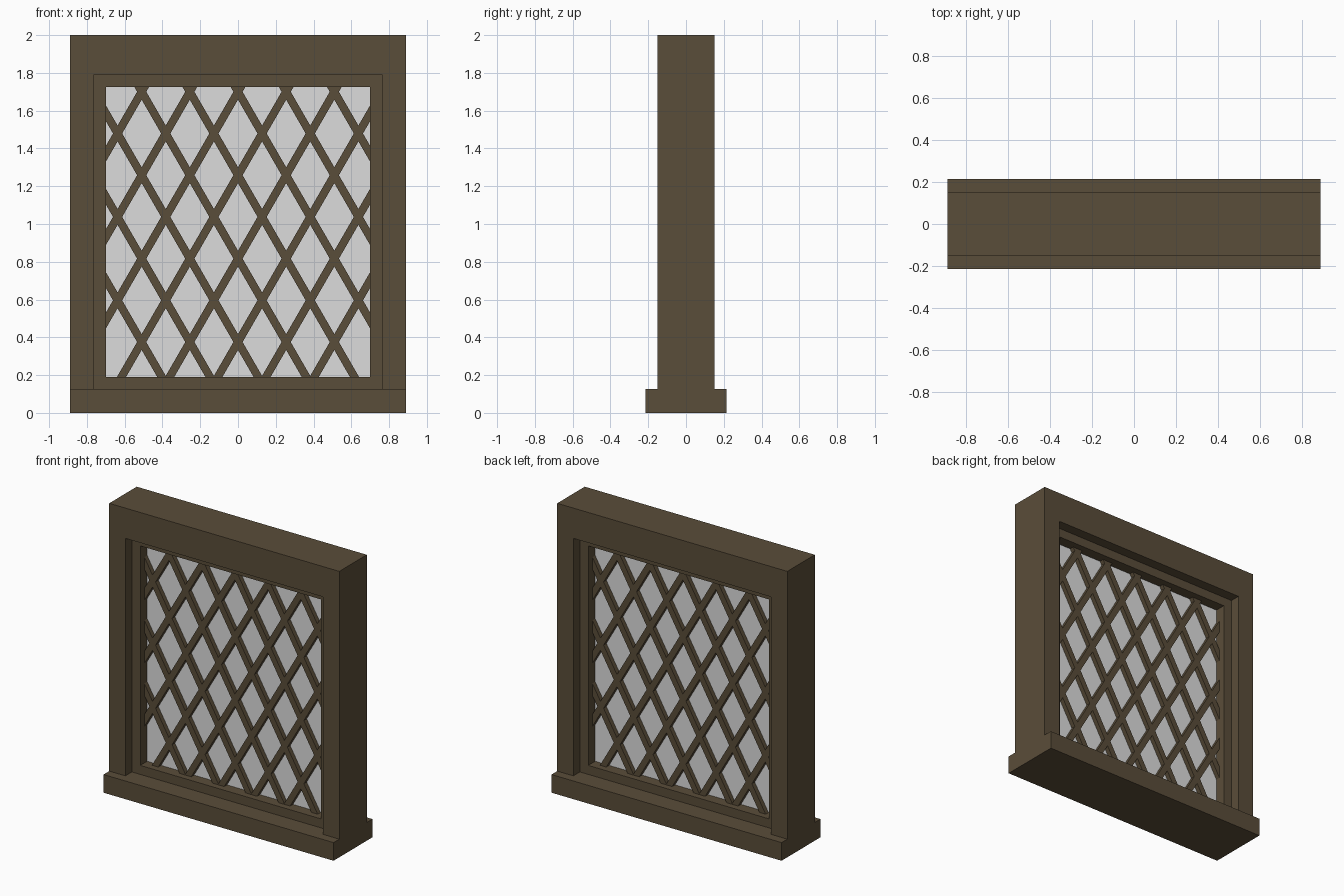
import bpy, bmesh, math
from mathutils import Matrix, Vector

if "Cube" in bpy.data.objects:
    bpy.data.objects.remove(bpy.data.objects["Cube"])


def material(name, rgb):
    m = bpy.data.materials.new(name)
    m.diffuse_color = (*rgb, 1)
    m.use_nodes = True
    m.node_tree.nodes["Principled BSDF"].inputs["Base Color"].default_value = m.diffuse_color
    return m


wood = material("dark_wood", (0.102, 0.074, 0.041))
pane = material("pale_glass", (0.72, 0.72, 0.72))


def finish(name, bm, mat):
    bmesh.ops.recalc_face_normals(bm, faces=bm.faces)
    me = bpy.data.meshes.new(name)
    bm.to_mesh(me)
    bm.free()
    me.materials.append(mat)
    ob = bpy.data.objects.new(name, me)
    bpy.context.collection.objects.link(ob)
    return ob


def box(name, x, y, z, mat):
    """Box spanning -x..x, -y..y and z[0]..z[1]."""
    bm = bmesh.new()
    size = Matrix.Diagonal((2 * x, 2 * y, z[1] - z[0], 1))
    bmesh.ops.create_cube(bm, size=1, matrix=Matrix.Translation((0, 0, sum(z) / 2)) @ size)
    return finish(name, bm, mat)


def ring(name, outer, inner, y, mat):
    """Rectangular frame; outer and inner are (half width, bottom, top)."""
    bm = bmesh.new()
    loops = []
    for hw, z0, z1 in (outer, inner):
        loops.append([bm.verts.new((px, -y, pz)) for px, pz in
                      ((-hw, z0), (hw, z0), (hw, z1), (-hw, z1))])
    a, b = loops
    faces = [bm.faces.new((a[i], a[(i + 1) % 4], b[(i + 1) % 4], b[i])) for i in range(4)]
    ext = bmesh.ops.extrude_face_region(bm, geom=faces, use_keep_orig=True)
    moved = [v for v in ext["geom"] if isinstance(v, bmesh.types.BMVert)]
    bmesh.ops.translate(bm, verts=moved, vec=(0, 2 * y, 0))
    return finish(name, bm, mat)


# Sill, outer surround, inner sash and pane
box("sill", 0.89, 0.215, (0, 0.127), wood)
bm = bmesh.new()
# surround: an upside-down U standing on the sill
outline = ((-0.89, 0.127), (-0.765, 0.127), (-0.765, 1.788), (0.765, 1.788),
           (0.765, 0.127), (0.89, 0.127), (0.89, 2), (-0.89, 2))
face = bm.faces.new([bm.verts.new((x, -0.152, z)) for x, z in outline])
ext = bmesh.ops.extrude_face_region(bm, geom=[face], use_keep_orig=True)
bmesh.ops.translate(bm, vec=(0, 0.304, 0),
                    verts=[v for v in ext["geom"] if isinstance(v, bmesh.types.BMVert)])
finish("surround", bm, wood)
ring("sash", (0.765, 0.127, 1.788), (0.70, 0.19, 1.725), 0.08, wood)
box("glass_pane", 0.70, 0.004, (0.19, 1.725), pane)

# Diamond lattice: crossing bars at 60 degrees, trimmed to the sash
trims = (((0.705, 0, 0), (1, 0, 0)), ((-0.705, 0, 0), (-1, 0, 0)),
         ((0, 0, 1.73), (0, 0, 1)), ((0, 0, 0.185), (0, 0, -1)))
for side, label in ((1, "right"), (-1, "left")):
    bm = bmesh.new()
    for i in range(-2, 6):
        m = (Matrix.Translation((side * 0.255 * i, 0, 1.70))
             @ Matrix.Rotation(side * math.radians(30), 4, 'Y')
             @ Matrix.Diagonal((0.042, 0.07, 6, 1)))
        bmesh.ops.create_cube(bm, size=1, matrix=m)
    for co, no in trims:
        cut = bmesh.ops.bisect_plane(bm, geom=bm.verts[:] + bm.edges[:] + bm.faces[:],
                                     plane_co=Vector(co), plane_no=Vector(no), clear_outer=True)
        edges = [e for e in cut["geom_cut"] if isinstance(e, bmesh.types.BMEdge)]
        if edges:
            bmesh.ops.holes_fill(bm, edges=edges, sides=0)
    finish("lattice_leaning_" + label, bm, wood)
